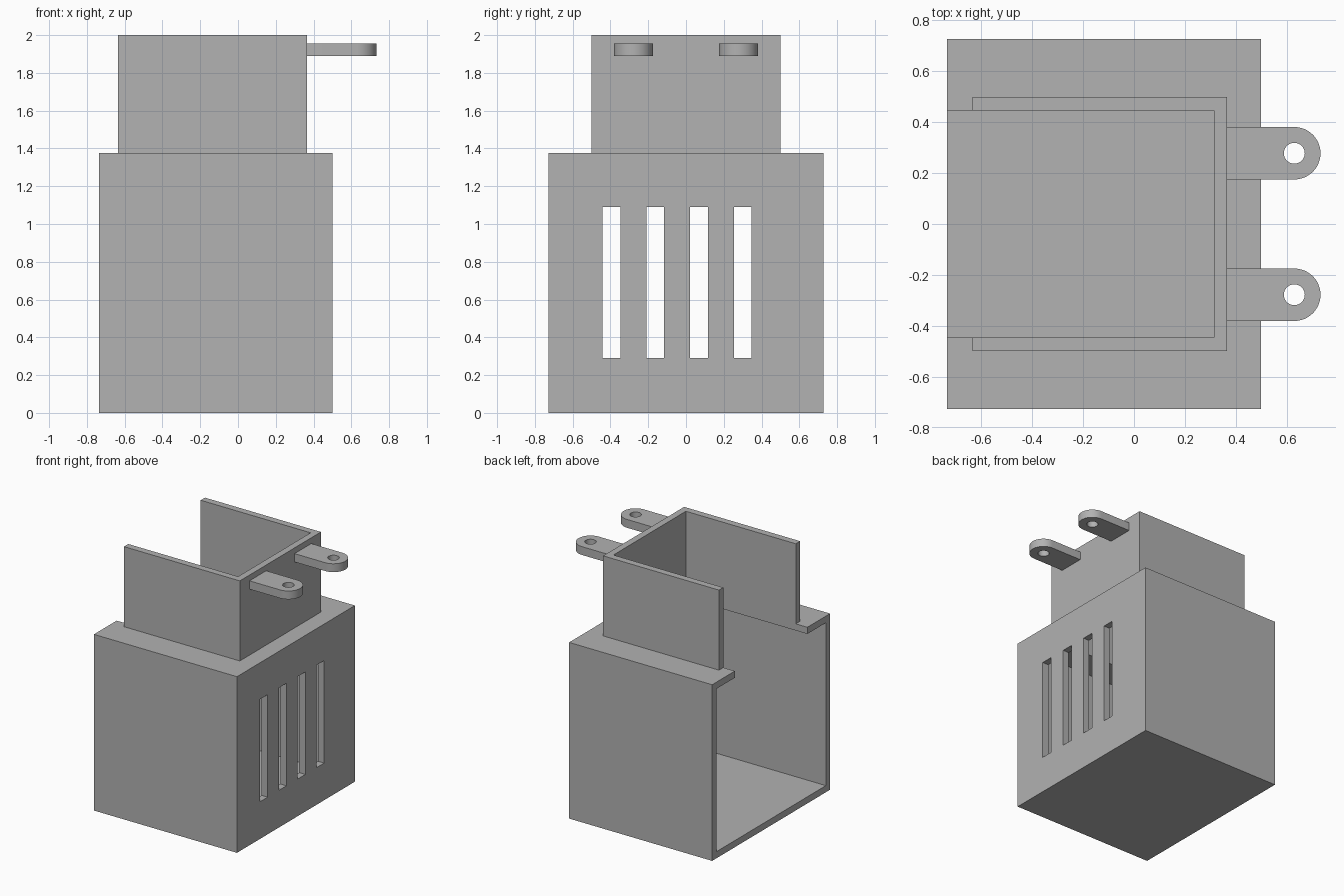
import bpy, bmesh, math

if "Cube" in bpy.data.objects:
    bpy.data.objects.remove(bpy.data.objects["Cube"])

grey = bpy.data.materials.new("plain grey")
grey.diffuse_color = (0.445, 0.445, 0.445, 1)
grey.use_nodes = True
grey.node_tree.nodes["Principled BSDF"].inputs["Base Color"].default_value = grey.diffuse_color


def prism(name, outline, z0, z1):
    """Extrude a counter-clockwise plan outline from z0 to z1."""
    bm = bmesh.new()
    face = bm.faces.new([bm.verts.new((x, y, z0)) for x, y in outline])
    ext = bmesh.ops.extrude_face_region(bm, geom=[face], use_keep_orig=True)
    top = [v for v in ext["geom"] if isinstance(v, bmesh.types.BMVert)]
    bmesh.ops.translate(bm, verts=top, vec=(0, 0, z1 - z0))
    bmesh.ops.recalc_face_normals(bm, faces=bm.faces)
    mesh = bpy.data.meshes.new(name)
    bm.to_mesh(mesh)
    bm.free()
    mesh.materials.append(grey)
    obj = bpy.data.objects.new(name, mesh)
    bpy.context.collection.objects.link(obj)
    return obj


def box(name, x0, x1, y0, y1, z0, z1):
    return prism(name, [(x0, y0), (x1, y0), (x1, y1), (x0, y1)], z0, z1)


def arc(cx, cy, r, a0, a1, n):
    return [(cx + r * math.cos(a0 + (a1 - a0) * i / n),
             cy + r * math.sin(a0 + (a1 - a0) * i / n)) for i in range(n + 1)]


def activate(obj):
    bpy.ops.object.select_all(action='DESELECT')
    obj.select_set(True)
    bpy.context.view_layer.objects.active = obj


def cut(obj, cutter):
    """Subtract the cutter and discard it."""
    cutter.hide_render = True
    mod = obj.modifiers.new("cut", 'BOOLEAN')
    mod.operation = 'DIFFERENCE'
    mod.solver = 'EXACT'
    mod.object = cutter
    activate(obj)
    bpy.ops.object.modifier_apply(modifier=mod.name)
    bpy.data.objects.remove(cutter)


# Lower housing: a thin-walled box, open on the left side
housing = box("lower_housing", -0.735, 0.5, -0.727, 0.727, 0, 1.375)
cut(housing, box("cavity", -1, 0.447, -0.675, 0.675, 0.052, 1.323))
# Opening in the roof under the upper collar
cut(housing, box("roof_opening", -1, 0.314, -0.447, 0.447, 1.2, 1.5))
# Four vent slots in the right wall
for i in range(4):
    y = -0.395 + 0.232 * i
    cut(housing, box("slot", 0.3, 0.7, y - 0.047, y + 0.047, 0.29, 1.09))

# Upper collar: three walls in a U shape
prism("upper_collar", [(-0.635, -0.5), (0.366, -0.5), (0.366, 0.5), (-0.635, 0.5),
                       (-0.635, 0.447), (0.314, 0.447), (0.314, -0.447),
                       (-0.635, -0.447)], 1.375, 2.0)

# Mounting tabs: round-ended lugs with a hole
for side, name in ((-1, "front_tab"), (1, "rear_tab")):
    cy, r = 0.278 * side, 0.103
    outline = [(0.366, cy - r)] + arc(0.63, cy, r, -math.pi / 2, math.pi / 2, 24)
    outline.append((0.366, cy + r))
    tab = prism(name, outline, 1.89, 1.955)
    cut(tab, prism("hole", arc(0.63, cy, 0.041, 0, math.tau, 32)[:-1], 1.8, 2.1))
    activate(tab)
    bpy.ops.object.shade_smooth_by_angle(angle=math.radians(30))
